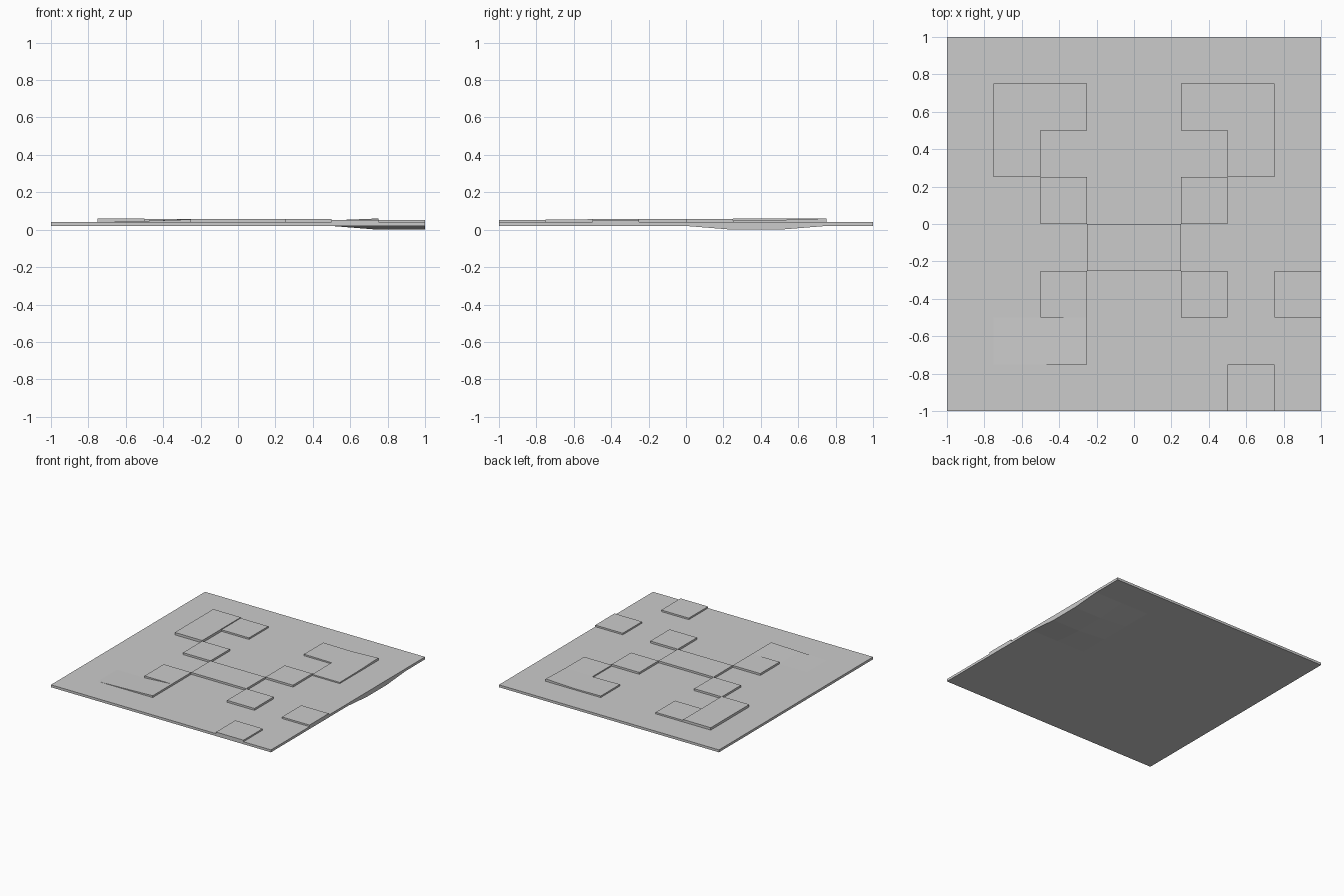
import bpy, bmesh

if "Cube" in bpy.data.objects:
    bpy.data.objects.remove(bpy.data.objects["Cube"])

STEP, BASE, BOTTOM = 0.25, 0.04, 0.02

# Raised cells: (column, row) -> corner heights SW, SE, NE, NW
cells = {}


def raise_cells(height, *positions):
    for p in positions:
        cells[p] = (height,) * 4


raise_cells(0.06, (1, 5), (1, 6))                    # tall back left panel
raise_cells(0.053, (2, 6), (7, 2), (6, 0))           # low panels
raise_cells(0.056, (2, 4), (5, 4), (3, 3), (4, 3), (5, 2), (2, 2))
# Ramped front left panel
cells[(1, 1)] = (BASE, 0.047, BASE, BASE)
cells[(2, 1)] = (0.047, 0.055, 0.056, BASE)
# Back right corner panel with uneven heights
cells[(5, 6)] = (0.053, 0.05, 0.05, 0.053)
cells[(6, 6)] = (0.05, 0.052, 0.06, 0.05)
cells[(6, 5)] = (0.05, 0.05, 0.052, 0.05)

OFFS = ((0, 0), (1, 0), (1, 1), (0, 1))
NEIGHBOURS = ((0, -1), (1, 0), (0, 1), (-1, 0))
# For each side, the neighbour's corners that meet ours
MEET = ((3, 2), (0, 3), (1, 0), (2, 1))

bm = bmesh.new()


def pos(i, j, z):
    return (i * STEP - 1, j * STEP - 1, z)


def face(points):
    unique = [p for k, p in enumerate(points) if p != points[k - 1]]
    if len(unique) > 2:
        bm.faces.new([bm.verts.new(p) for p in unique])


def floor_z(i, j):
    # underside sag at the right edge
    return 0.0 if i >= 7 and j in (5, 6) else BOTTOM


for i in range(8):
    for j in range(8):
        z = cells.get((i, j), (BASE,) * 4)
        corners = [(i + a, j + b) for a, b in OFFS]
        # top and underside
        face([pos(*c, h) for c, h in zip(corners, z)])
        face([pos(*c, floor_z(*c)) for c in reversed(corners)])
        # side walls, to the rim or down to a lower neighbour
        for s, (di, dj) in enumerate(NEIGHBOURS):
            a, b = corners[s], corners[(s + 1) % 4]
            za, zb = z[s], z[(s + 1) % 4]
            n = (i + di, j + dj)
            if 0 <= n[0] < 8 and 0 <= n[1] < 8:
                nz = cells.get(n, (BASE,) * 4)
                la, lb = nz[MEET[s][0]], nz[MEET[s][1]]
                if za + zb <= la + lb:
                    continue
            else:
                la, lb = floor_z(*a), floor_z(*b)
            face([pos(*a, la), pos(*b, lb), pos(*b, zb), pos(*a, za)])

bmesh.ops.remove_doubles(bm, verts=bm.verts, dist=0.0001)
mesh = bpy.data.meshes.new("panelled_slab")
bm.to_mesh(mesh)
bm.free()
bpy.context.collection.objects.link(bpy.data.objects.new("panelled_slab", mesh))
